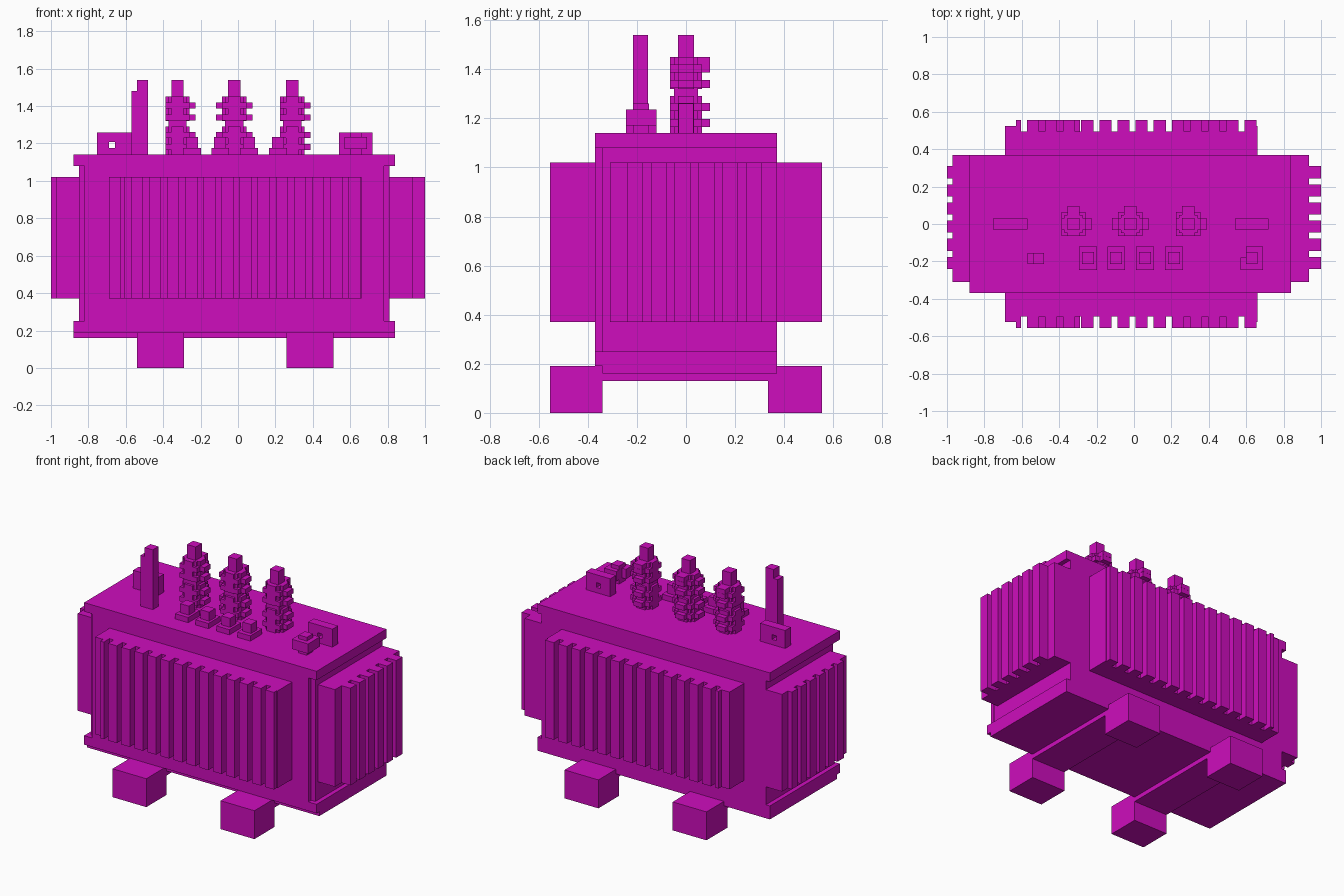
import bpy
import bmesh
from mathutils import Matrix, Vector

if "Cube" in bpy.data.objects:
    bpy.data.objects.remove(bpy.data.objects["Cube"], do_unlink=True)

V = 0.0323  # block size

magenta = bpy.data.materials.new("magenta")
magenta.use_nodes = True
colour = (0.62, 0.004, 0.51, 1)
magenta.diffuse_color = colour
magenta.node_tree.nodes["Principled BSDF"].inputs["Base Color"].default_value = colour


def part(name, boxes):
    """One object from boxes given as (x0, x1, y0, y1, z0, z1)."""
    bm = bmesh.new()
    for x0, x1, y0, y1, z0, z1 in boxes:
        centre = Vector((x0 + x1, y0 + y1, z0 + z1)) / 2
        size = Matrix.Diagonal((x1 - x0, y1 - y0, z1 - z0, 1))
        bmesh.ops.create_cube(bm, size=1, matrix=Matrix.Translation(centre) @ size)
    mesh = bpy.data.meshes.new(name)
    bm.to_mesh(mesh)
    bm.free()
    mesh.materials.append(magenta)
    obj = bpy.data.objects.new(name, mesh)
    bpy.context.collection.objects.link(obj)
    return obj


# Tank with a stepped base and lid
part("tank", [(-0.82, 0.78, -0.37, 0.37, 0.25, 1.08),
              (-0.85, 0.81, -0.34, 0.37, 0.25, 1.08)])
part("base_plate", [(-0.88, 0.84, -0.34, 0.37, 0.16, 0.19),
                    (-0.88, 0.84, -0.37, 0.37, 0.19, 0.25)])
part("lid", [(-0.88, 0.84, -0.37, 0.37, 1.08, 1.14)])

# Skids with a foot at each end
for side, x in (("right", -0.54), ("left", 0.26)):
    part(side + "_skid", [(x, x + 0.25, -0.34, 0.34, 0.13, 0.17),
                          (x, x + 0.25, -0.555, -0.34, 0, 0.19),
                          (x, x + 0.25, 0.335, 0.555, 0, 0.19)])

# Cooling fins on the long sides
LOW, HIGH = 0.37, 1.02
for name, s in (("front_fins", -1), ("back_fins", 1)):
    def along(x0, x1, depth):
        a, b = sorted((s * 0.36, s * depth))
        return (x0, x1, a, b, LOW, HIGH)
    fins = [along(-0.69, 0.66, 0.495), along(-0.69, -0.605, 0.525), along(0.62, 0.66, 0.525)]
    for i in range(13):
        x = -0.573 + i * 3 * V
        fins.append(along(x, min(x + 2 * V, 0.66), 0.555))
    fins.append(along(-0.63, -0.605, 0.555))
    part(name, fins)

# Cooling fins on the short ends
for name, inner, base, tip in (("right_fins", -0.84, -0.97, -1.0), ("left_fins", 0.8, 0.935, 1.0)):
    def across(y0, y1, reach):
        a, b = sorted((inner, reach))
        return (a, b, y0, y1, LOW, HIGH)
    fins = [across(-0.31, 0.37, base)]
    for i in range(6):
        y = -0.24 + i * 3 * V
        fins.append(across(y, y + 2 * V, tip))
    part(name, fins)

# High voltage bushings with ribs and a terminal
for name, x, left_rib in (("right_bushing", -0.323, 2), ("middle_bushing", -0.02, 3),
                          ("left_bushing", 0.29, 2)):
    boxes = [(x - V, x + V, -V, V, 1.14, 1.54),
             (x - 2 * V, x + 2 * V, -V, V, 1.14, 1.29),
             (x - V, x + V, -2 * V, 2 * V, 1.14, 1.29),
             (x - 1.5 * V, x + 1.5 * V, -1.5 * V, 1.5 * V, 1.14, 1.45),
             (x - 2 * V, x + 2 * V, -V, V, 1.32, 1.45),
             (x - V, x + V, -2 * V, 2 * V, 1.32, 1.45)]
    for z in (1.165, 1.23, 1.323, 1.387):
        boxes += [(x - left_rib * V, x + 3 * V, -V, V, z, z + V),
                  (x - 2 * V, x + 2 * V, -2 * V, 2 * V, z, z + V),
                  (x - V, x + V, -2 * V, 3 * V, z, z + V)]
    boxes.append((x - V, x + V, -2 * V, 3 * V, 1.42, 1.45))
    part(name, boxes)

# Low voltage terminals
for i, x in enumerate((-0.245, -0.095, 0.06, 0.215)):
    part(f"terminal_{i + 1}", [(x - 0.048, x + 0.048, -0.245, -0.12, 1.14, 1.175),
                               (x - 0.032, x + 0.032, -0.215, -0.15, 1.14, 1.235)])

# Level gauge post
part("gauge_post", [(-0.57, -0.48, -0.215, -0.155, 1.14, 1.48),
                    (-0.54, -0.48, -0.215, -0.155, 1.48, 1.54)])

# Lifting lugs with a square hole
for name, x0, x1, hole in (("right_lug", -0.755, -0.57, -0.69), ("left_lug", 0.54, 0.72, 0.61)):
    part(name, [(x0, hole, -0.03, 0.03, 1.14, 1.26),
                (hole + V, x1, -0.03, 0.03, 1.14, 1.26),
                (hole, hole + V, -0.03, 0.03, 1.14, 1.175),
                (hole, hole + V, -0.03, 0.03, 1.207, 1.26)])

# Relief valve
part("relief_valve", [(0.6, 0.66, -0.215, -0.15, 1.14, 1.26),
                      (0.57, 0.69, -0.245, -0.18, 1.17, 1.235),
                      (0.6, 0.69, -0.18, -0.12, 1.17, 1.235)])
